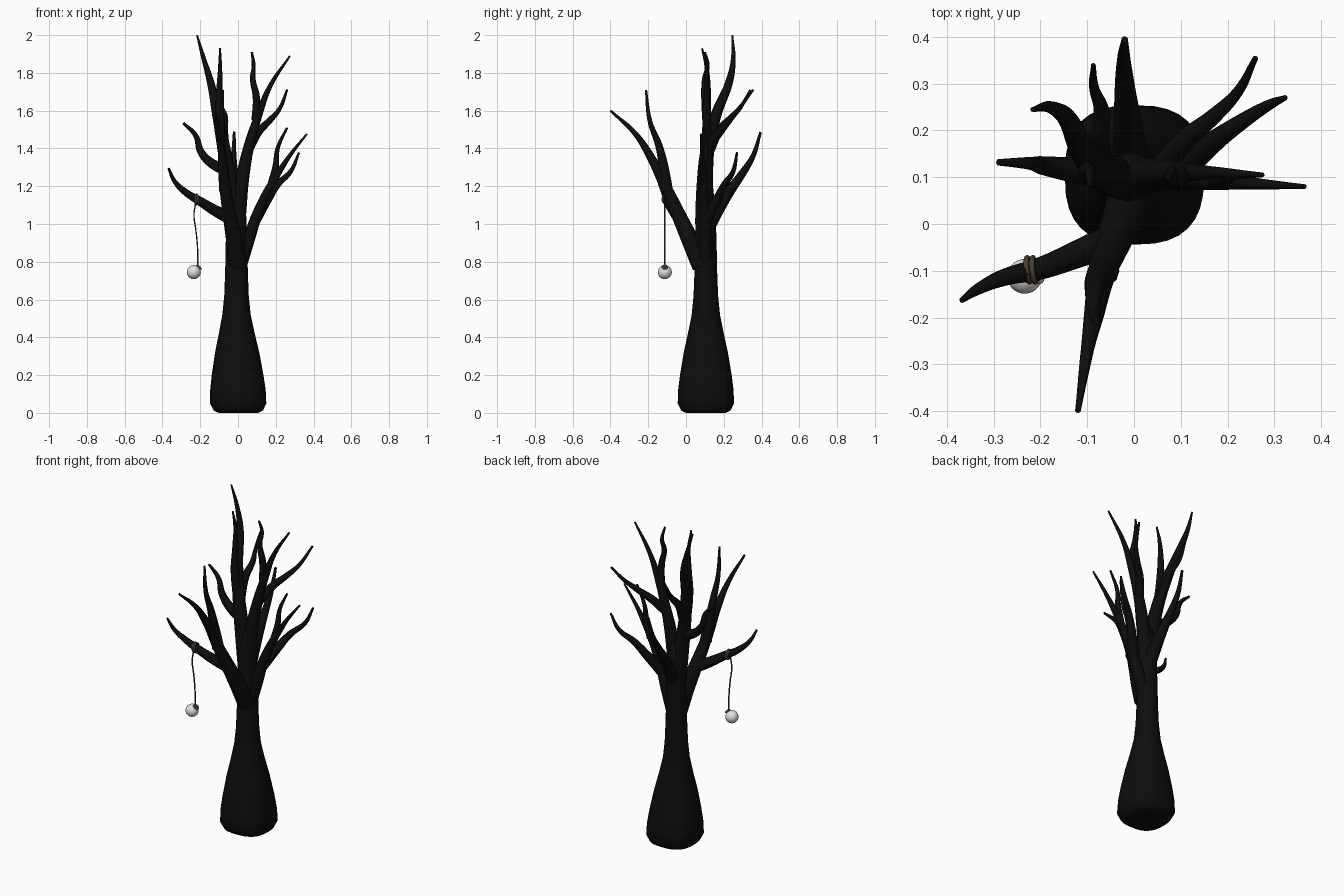
import bpy, bmesh, math
from mathutils import Vector

cube = bpy.data.objects.get("Cube")
if cube:
    bpy.data.objects.remove(cube)


def material(name, rgb, rough=0.7):
    m = bpy.data.materials.new(name)
    m.use_nodes = True
    m.diffuse_color = (*rgb, 1)
    bsdf = m.node_tree.nodes["Principled BSDF"]
    bsdf.inputs["Base Color"].default_value = (*rgb, 1)
    bsdf.inputs["Roughness"].default_value = rough
    return m


bark = material("black bark", (0.004, 0.004, 0.004))
rope = material("brown rope", (0.07, 0.05, 0.03))
white = material("white bauble", (0.75, 0.75, 0.75), 0.4)
metal = material("grey ring", (0.25, 0.24, 0.22), 0.4)


def tube(name, points, mat, sides=3):
    """Smooth tapered tube through points given as (x, y, z, radius)."""
    curve = bpy.data.curves.new(name, "CURVE")
    curve.dimensions = "3D"
    curve.bevel_depth = 1
    curve.bevel_resolution = sides
    curve.resolution_u = 6
    curve.use_fill_caps = True
    spline = curve.splines.new("BEZIER")
    spline.bezier_points.add(len(points) - 1)
    for bp, (x, y, z, r) in zip(spline.bezier_points, points):
        bp.co = (x, y, z)
        bp.radius = r
        bp.handle_left_type = bp.handle_right_type = "AUTO"
    obj = bpy.data.objects.new(name, curve)
    bpy.context.collection.objects.link(obj)
    curve.materials.append(mat)
    bpy.ops.object.select_all(action="DESELECT")
    obj.select_set(True)
    bpy.context.view_layer.objects.active = obj
    bpy.ops.object.convert(target="MESH")
    bpy.ops.object.shade_smooth_by_angle(angle=math.radians(60))
    return obj


def branch(name, r0, r1, *path):
    """Branch whose radius tapers from r0 at the root to r1 at the tip."""
    n = len(path) - 1
    return tube(name, [(*p, r0 + (r1 - r0) * i / n) for i, p in enumerate(path)], bark)


# Trunk: slightly squared rings, flaring to a rounded foot
profile = [(0.0, 0.105), (0.012, 0.13), (0.05, 0.149), (0.12, 0.147), (0.2, 0.137),
           (0.32, 0.117), (0.42, 0.095), (0.52, 0.075), (0.62, 0.065), (0.75, 0.06),
           (0.9, 0.057), (1.02, 0.053), (1.12, 0.046), (1.22, 0.036)]
bm = bmesh.new()
SIDES = 32
rings = []
for z, r in profile:
    power = 2 / (2 + max(0, 0.5 - z) * 1.4)
    cx = -0.008 + max(0, 0.5 - z) * 0.02
    ring = []
    for k in range(SIDES):
        c, s = (f(math.tau * k / SIDES) for f in (math.cos, math.sin))
        ring.append(bm.verts.new((cx + r * math.copysign(abs(c) ** power, c),
                                  0.105 + r * math.copysign(abs(s) ** power, s), z)))
    rings.append(ring)
for a, b in zip(rings, rings[1:]):
    for k in range(SIDES):
        j = (k + 1) % SIDES
        bm.faces.new((a[k], a[j], b[j], b[k]))
bm.faces.new(rings[0][::-1])
bm.faces.new(rings[-1])
mesh = bpy.data.meshes.new("trunk")
bm.to_mesh(mesh)
bm.free()
mesh.materials.append(bark)
trunk = bpy.data.objects.new("trunk", mesh)
bpy.context.collection.objects.link(trunk)
for p in mesh.polygons:
    p.use_smooth = True

# Front limb and its two offshoots
branch("front_limb", 0.054, 0.006, (0, 0.085, 0.78), (-0.02, 0.02, 0.92), (-0.045, -0.04, 1.05),
       (-0.07, -0.11, 1.2), (-0.085, -0.19, 1.36), (-0.1, -0.27, 1.48), (-0.12, -0.4, 1.6))
branch("front_limb_shoot", 0.034, 0.006, (-0.065, -0.1, 1.17), (-0.078, -0.118, 1.3),
       (-0.085, -0.145, 1.42), (-0.085, -0.19, 1.54), (-0.08, -0.212, 1.71))
branch("rope_branch", 0.036, 0.006, (-0.035, -0.03, 1.03), (-0.11, -0.06, 1.065),
       (-0.2, -0.095, 1.12), (-0.28, -0.115, 1.17), (-0.335, -0.14, 1.225), (-0.368, -0.163, 1.295))

# Tall left limb with offshoots
branch("tall_limb", 0.052, 0.005, (-0.012, 0.1, 1.0), (-0.04, 0.1, 1.2), (-0.075, 0.115, 1.4),
       (-0.11, 0.16, 1.58), (-0.145, 0.228, 1.75), (-0.18, 0.25, 1.87), (-0.217, 0.245, 2.0))
branch("tall_limb_upright_shoot", 0.03, 0.005, (-0.08, 0.115, 1.4), (-0.098, 0.11, 1.56),
       (-0.098, 0.115, 1.7), (-0.095, 0.11, 1.82), (-0.095, 0.085, 1.93))
branch("tall_limb_back_shoot", 0.028, 0.005, (-0.07, 0.12, 1.38), (-0.075, 0.18, 1.5),
       (-0.07, 0.245, 1.57), (-0.085, 0.29, 1.62), (-0.087, 0.34, 1.71))
branch("left_side_branch", 0.033, 0.007, (-0.04, 0.1, 1.28), (-0.13, 0.115, 1.315),
       (-0.195, 0.125, 1.38), (-0.225, 0.13, 1.47), (-0.29, 0.132, 1.535))

# Upper right limb with offshoots
branch("upper_right_limb", 0.045, 0.005, (0, 0.105, 1.05), (0.025, 0.105, 1.25),
       (0.06, 0.11, 1.42), (0.11, 0.11, 1.58), (0.17, 0.11, 1.73), (0.275, 0.105, 1.89))
branch("upper_right_upright_shoot", 0.024, 0.006, (0.095, 0.11, 1.55), (0.097, 0.1, 1.67),
       (0.078, 0.1, 1.77), (0.083, 0.115, 1.84), (0.073, 0.1, 1.91))
branch("upper_right_back_shoot", 0.028, 0.006, (0.055, 0.11, 1.4), (0.11, 0.18, 1.49),
       (0.17, 0.23, 1.55), (0.22, 0.28, 1.61), (0.26, 0.355, 1.71))

# Lower right limb with offshoots
branch("lower_right_limb", 0.04, 0.005, (0.015, 0.105, 0.8), (0.06, 0.105, 0.93),
       (0.105, 0.1, 1.06), (0.16, 0.095, 1.18), (0.22, 0.09, 1.28), (0.28, 0.085, 1.37),
       (0.365, 0.08, 1.477))
branch("lower_right_upright_shoot", 0.022, 0.006, (0.175, 0.095, 1.2), (0.2, 0.1, 1.31),
       (0.21, 0.105, 1.4), (0.26, 0.105, 1.51))
branch("lower_right_back_shoot", 0.032, 0.006, (0.09, 0.105, 1.02), (0.15, 0.16, 1.12),
       (0.21, 0.205, 1.21), (0.28, 0.25, 1.28), (0.323, 0.27, 1.378))

# Back limb
branch("back_limb", 0.042, 0.007, (-0.005, 0.11, 0.98), (-0.01, 0.17, 1.08), (-0.015, 0.235, 1.18),
       (-0.02, 0.3, 1.27), (-0.022, 0.355, 1.36), (-0.02, 0.395, 1.487))


def ring(name, center, axis, major, minor, mat):
    bpy.ops.mesh.primitive_torus_add(location=center, major_radius=major, minor_radius=minor,
                                     major_segments=24, minor_segments=8)
    obj = bpy.context.object
    obj.name = name
    obj.rotation_euler = Vector(axis).to_track_quat("Z", "Y").to_euler()
    obj.data.materials.append(mat)
    bpy.ops.object.shade_smooth()


# Rope wound round the branch, hanging string and bauble
for i, x in enumerate((-0.226, -0.214)):
    ring(f"rope_loop_{i + 1}", (x, -0.098, 1.13), (1, 0.1, 0.15), 0.026, 0.006, rope)
tube("hanging_string", [(x, -0.112, z, 0.004) for x, z in
     ((-0.225, 1.105), (-0.233, 1.05), (-0.222, 0.96), (-0.214, 0.87), (-0.213, 0.77))], rope, 1)
ring("bauble_ring", (-0.203, -0.112, 0.772), (1, 0, 0.8), 0.013, 0.004, metal)
ring("string_knot", (-0.211, -0.112, 0.772), (1, 0, 1.2), 0.009, 0.006, rope)
bpy.ops.mesh.primitive_uv_sphere_add(segments=32, ring_count=16, radius=0.037,
                                     location=(-0.234, -0.112, 0.745))
bauble = bpy.context.object
bauble.name = "bauble"
bauble.data.materials.append(white)
bpy.ops.object.shade_smooth()
